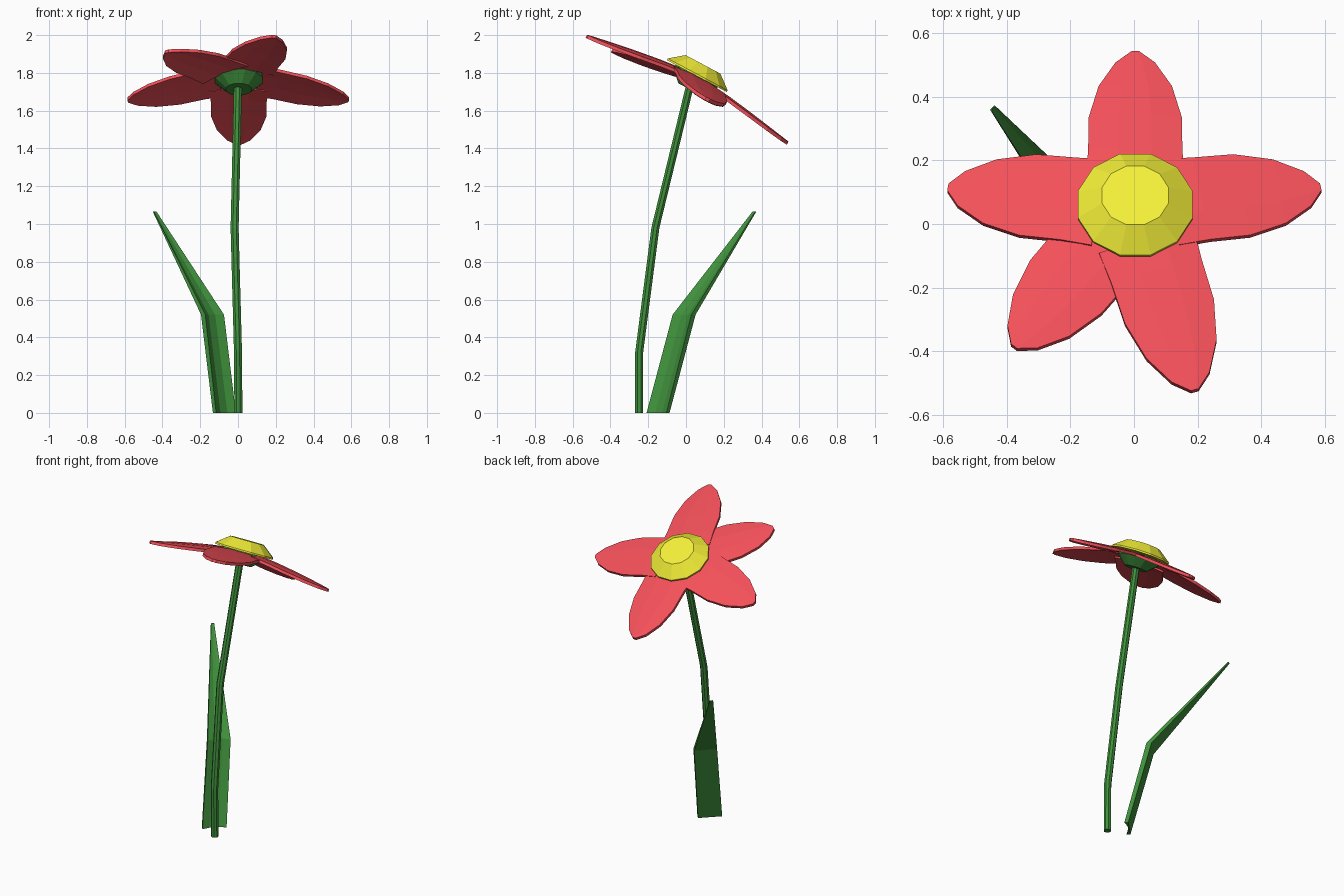
import bpy
from math import sin, cos, pi, radians
from mathutils import Vector, Matrix

if "Cube" in bpy.data.objects:
    bpy.data.objects.remove(bpy.data.objects["Cube"])


def material(name, rgb):
    m = bpy.data.materials.new(name)
    m.diffuse_color = (*rgb, 1)
    m.use_nodes = True
    m.node_tree.nodes["Principled BSDF"].inputs["Base Color"].default_value = m.diffuse_color
    return m


RED = material("red", (0.9, 0.08, 0.1))
GREEN = material("green", (0.05, 0.28, 0.045))
YELLOW = material("yellow", (0.9, 0.87, 0.04))


def loft(name, rings, mat, matrix=Matrix()):
    """Skin a list of equal-sized closed rings and cap both ends."""
    n = len(rings[0])
    verts = [matrix @ Vector(p) for ring in rings for p in ring]
    faces = [(i * n + j, i * n + (j + 1) % n, (i + 1) * n + (j + 1) % n, (i + 1) * n + j)
             for i in range(len(rings) - 1) for j in range(n)]
    last = (len(rings) - 1) * n
    faces += [tuple(reversed(range(n))), tuple(range(last, last + n))]
    me = bpy.data.meshes.new(name)
    me.from_pydata(verts, [], faces)
    me.materials.append(mat)
    ob = bpy.data.objects.new(name, me)
    bpy.context.collection.objects.link(ob)
    # consistent outward normals
    import bmesh
    bm = bmesh.new()
    bm.from_mesh(me)
    bmesh.ops.recalc_face_normals(bm, faces=bm.faces)
    bm.to_mesh(me)
    bm.free()
    return ob


def circle(r, z, n, c=(0, 0), turn=0.0):
    return [(c[0] + r * cos(2 * pi * i / n + turn), c[1] + r * sin(2 * pi * i / n + turn), z)
            for i in range(n)]


# Stem: bends back, then leans up into the flower
stem = [(0.002, -0.248, 0), (0.0, -0.248, 0.32), (-0.018, -0.162, 0.98), (0.0, 0.025, 1.75)]
loft("stem", [circle(0.023, z, 8, (x, y), pi / 8) for x, y, z in stem], GREEN)

# Leaf: folded strip that bends outward and tapers to a point
across = Vector((1, 1, 0)).normalized()
depth = Vector((-1, 1, 0)).normalized()
leaf = []
for c, w, t in [((-0.072, -0.148, 0), 0.074, 0.012),
                ((-0.135, -0.01, 0.52), 0.070, 0.016),
                ((-0.442, 0.363, 1.067), 0.010, 0.004)]:
    section = [(-1, -1), (-0.35, 0.3), (0.35, 0.3), (1, -1), (1, 1), (-1, 1)]
    leaf.append([Vector(c) + across * (a * w) + depth * (d * t) for a, d in section])
loft("leaf", leaf, GREEN)

# Flower head frame, tilted towards +y
head = Matrix.Translation((0.004, 0.05, 1.77)) @ Matrix.Rotation(radians(-28), 4, 'X')

# Green cup and yellow centre
loft("flower_cup", [circle(0.07, -0.065, 12, turn=pi / 12), circle(0.13, -0.01, 12, turn=pi / 12),
                    circle(0.13, 0.02, 12, turn=pi / 12)], GREEN, head)
loft("flower_centre", [circle(0.186, 0.015, 12, turn=pi / 12), circle(0.186, 0.025, 12, turn=pi / 12),
                       circle(0.108, 0.085, 12, turn=pi / 12)], YELLOW, head)

# Petals: outline as (distance from centre, half width), drooping outwards
OUTLINE = [(0.11, 0.155), (0.21, 0.148), (0.34, 0.146), (0.46, 0.115), (0.55, 0.062), (0.592, 0.012)]


def petal(name, angle, stretch, lift):
    rings = []
    for u, w in OUTLINE:
        z = 0.012 + lift - 0.075 * ((u - 0.11) / 0.48) ** 1.2
        top = [(u * stretch, a * w, z - 0.012 * (a * a) * w / 0.15) for a in (-1, -0.35, 0.35, 1)]
        rings.append(top + [(x, y, h - 0.018) for x, y, h in reversed(top)])
    loft(name, rings, RED, head @ Matrix.Rotation(radians(angle), 4, 'Z'))


for i, (angle, stretch, lift) in enumerate([(90, 1.0, 0.0), (10.5, 1.0, 0.004), (-73, 1.08, 0.0),
                                            (-130, 1.0, -0.006), (169.5, 1.01, 0.002)]):
    petal(f"petal_{i + 1}", angle, stretch, lift)
